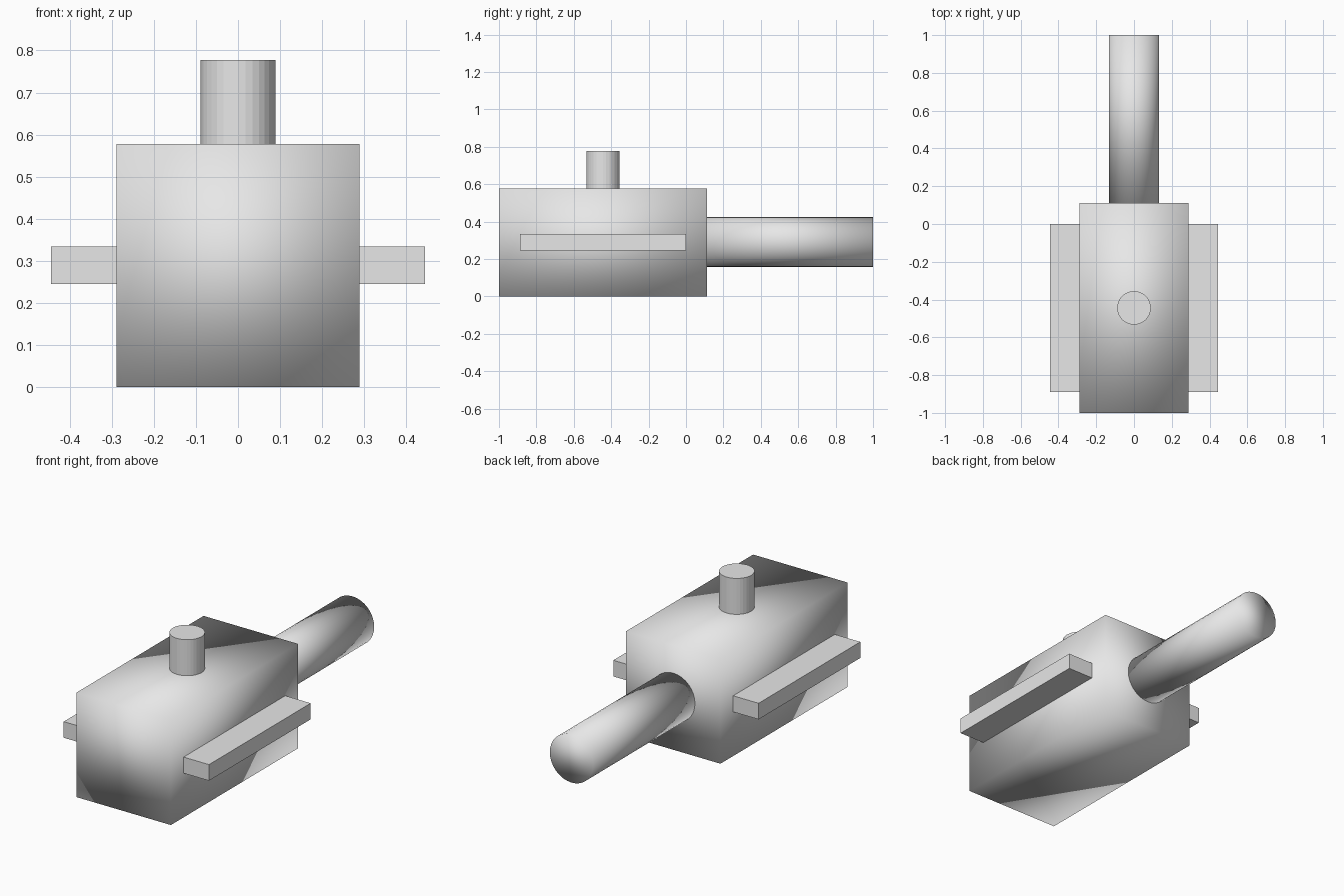
import bpy
import math

old = bpy.data.objects.get("Cube")
if old:
    bpy.data.objects.remove(old, do_unlink=True)

# Single plain grey
grey = bpy.data.materials.new("light_grey")
grey.use_nodes = True
grey.diffuse_color = (0.8, 0.8, 0.8, 1)
grey.node_tree.nodes["Principled BSDF"].inputs["Base Color"].default_value = (0.8, 0.8, 0.8, 1)


def finish(name, smooth):
    obj = bpy.context.object
    obj.name = name
    obj.data.materials.append(grey)
    if smooth:
        bpy.ops.object.shade_smooth()
    else:
        bpy.ops.object.shade_flat()
    return obj


def box(name, size, centre, smooth=False):
    bpy.ops.mesh.primitive_cube_add(size=1, location=centre)
    obj = bpy.context.object
    obj.scale = size
    bpy.ops.object.transform_apply(location=False, rotation=False, scale=True)
    return finish(name, smooth)


def cylinder(name, radius, length, centre, rotation=(0, 0, 0), smooth=False):
    bpy.ops.mesh.primitive_cylinder_add(
        vertices=32, radius=radius, depth=length, location=centre, rotation=rotation)
    return finish(name, smooth)


# Main block, softly shaded across its corners
box("body", (0.578, 1.111, 0.578), (0, -0.444, 0.289), smooth=True)

# Flat plate through the block, forming a rail on each side
box("side_rails", (0.889, 0.889, 0.089), (0, -0.444, 0.289))

# Long rear tube
cylinder("rear_tube", 0.133, 0.889, (0, 0.556, 0.291),
         rotation=(math.radians(-90), 0, 0), smooth=True)

# Short faceted post on top
cylinder("top_post", 0.089, 0.2, (0, -0.444, 0.677))
